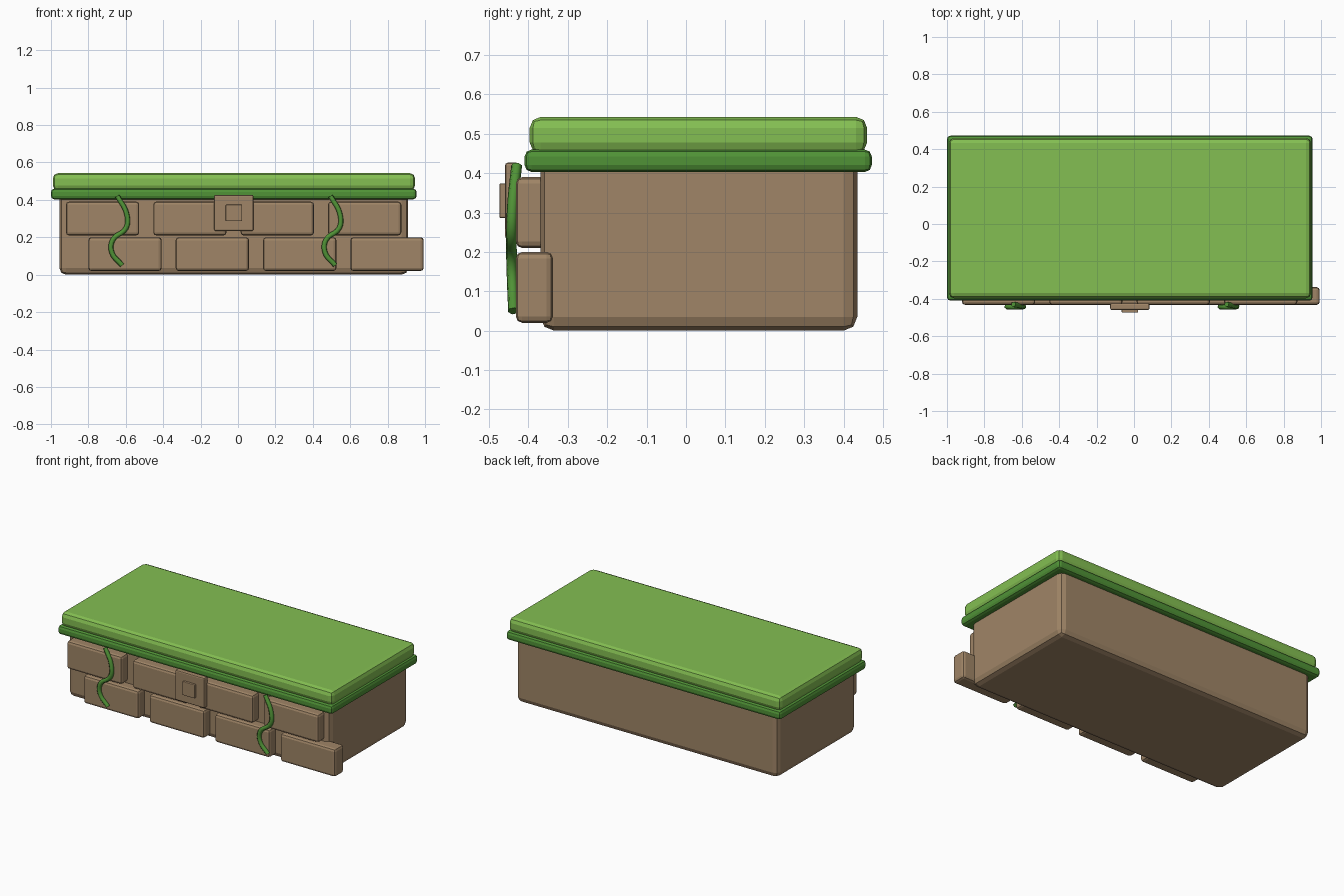
import bpy
from mathutils import Vector

cube = bpy.data.objects.get("Cube")
if cube:
    bpy.data.objects.remove(cube, do_unlink=True)


def material(name, rgb):
    m = bpy.data.materials.new(name)
    m.use_nodes = True
    m.diffuse_color = (*rgb, 1)
    bsdf = next(n for n in m.node_tree.nodes if n.type == 'BSDF_PRINCIPLED')
    bsdf.inputs["Base Color"].default_value = (*rgb, 1)
    bsdf.inputs["Roughness"].default_value = 0.8
    return m


BROWN = material("stone brown", (0.35, 0.235, 0.135))
GRASS = material("grass green", (0.23, 0.52, 0.084))
LEAF = material("dark green", (0.08, 0.29, 0.037))


def box(name, lo, hi, mat, bevel):
    """Bevelled box between two corners."""
    lo, hi = Vector(lo), Vector(hi)
    bpy.ops.mesh.primitive_cube_add(size=1, location=(lo + hi) / 2)
    ob = bpy.context.object
    ob.name = name
    ob.scale = hi - lo
    bpy.ops.object.transform_apply(location=False, rotation=False, scale=True)
    ob.data.materials.append(mat)
    mod = ob.modifiers.new("Rounded edges", 'BEVEL')
    mod.width = bevel
    mod.segments = 2
    return ob


# Main block with its layered grass top
box("body", (-0.955, -0.37, 0), (0.91, 0.435, 0.44), BROWN, 0.035)
box("grass_rim", (-1, -0.41, 0.403), (0.955, 0.472, 0.46), LEAF, 0.018)
box("grass_top", (-0.99, -0.397, 0.45), (0.947, 0.46, 0.543), GRASS, 0.028)

# Two staggered rows of bricks on the front
for row, start, bottom in (("lower", -0.8, 0.02), ("upper", -0.92, 0.21)):
    for i in range(4):
        x = start + i * 0.467
        box(f"{row}_brick_{i + 1}", (x, -0.432, bottom),
            (x + 0.392, -0.338, bottom + 0.18), BROWN, 0.016)

# Square plaque with a raised centre
box("plaque", (-0.127, -0.46, 0.233), (0.082, -0.424, 0.427), BROWN, 0.008)
box("plaque_centre", (-0.066, -0.474, 0.286), (0.022, -0.444, 0.374), BROWN, 0.004)

# Hanging vines
VINE = ((0, -0.43, 0.42), (0.05, -0.44, 0.325), (0.047, -0.443, 0.25),
        (-0.025, -0.443, 0.185), (-0.03, -0.441, 0.12), (0.025, -0.438, 0.05))
for name, x in (("right_vine", -0.645), ("left_vine", 0.495)):
    curve = bpy.data.curves.new(name, 'CURVE')
    curve.dimensions = '3D'
    curve.bevel_depth = 0.014
    curve.bevel_resolution = 1
    curve.resolution_u = 5
    curve.use_fill_caps = True
    spline = curve.splines.new('BEZIER')
    spline.bezier_points.add(len(VINE) - 1)
    for point, co in zip(spline.bezier_points, VINE):
        point.co = Vector(co) + Vector((x, 0, 0))
        point.handle_left_type = point.handle_right_type = 'AUTO'
    curve.materials.append(LEAF)
    bpy.context.collection.objects.link(bpy.data.objects.new(name, curve))
